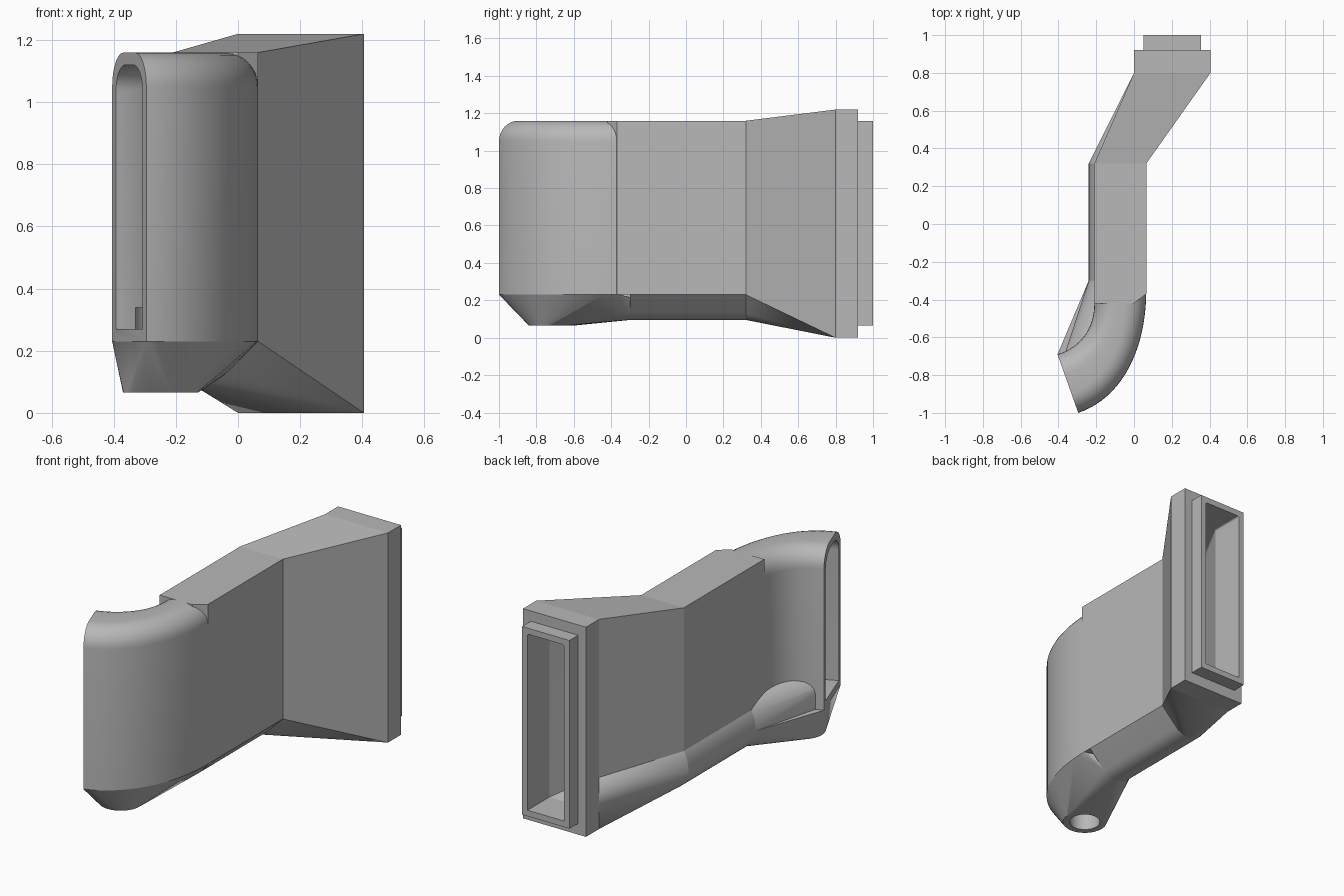
import bpy, bmesh, math
from mathutils import Vector

if "Cube" in bpy.data.objects:
    bpy.data.objects.remove(bpy.data.objects["Cube"])

gray = bpy.data.materials.new("plain gray")
gray.diffuse_color = (0.48, 0.48, 0.48, 1)
gray.use_nodes = True
gray.node_tree.nodes["Principled BSDF"].inputs["Base Color"].default_value = gray.diffuse_color


def finish(name, bm):
    bmesh.ops.recalc_face_normals(bm, faces=bm.faces[:])
    me = bpy.data.meshes.new(name)
    bm.to_mesh(me)
    bm.free()
    me.materials.append(gray)
    ob = bpy.data.objects.new(name, me)
    bpy.context.collection.objects.link(ob)
    return ob


def hull(name, pts):
    """Convex solid around a set of points."""
    bm = bmesh.new()
    for p in pts:
        bm.verts.new(p)
    bmesh.ops.remove_doubles(bm, verts=bm.verts[:], dist=1e-4)
    bmesh.ops.convex_hull(bm, input=bm.verts[:])
    loose = [v for v in bm.verts if not v.link_faces]
    bmesh.ops.delete(bm, geom=loose, context='VERTS')
    bmesh.ops.dissolve_limit(bm, angle_limit=math.radians(0.1),
                             verts=bm.verts[:], edges=bm.edges[:])
    return finish(name, bm)


def loft(name, rings):
    """Closed solid through a row of equal-length rings."""
    bm = bmesh.new()
    rows = [[bm.verts.new(p) for p in r] for r in rings]
    n = len(rows[0])
    for a, b in zip(rows, rows[1:]):
        for i in range(n):
            j = (i + 1) % n
            bm.faces.new((a[i], a[j], b[j], b[i]))
    bm.faces.new(rows[0][::-1])
    bm.faces.new(rows[-1])
    bmesh.ops.triangulate(bm, faces=[f for f in bm.faces if len(f.verts) == 4])
    return finish(name, bm)


def ring(L, R, zb, zt, r, n=8):
    """Upright section from L to R with rounded top corners."""
    L, R = Vector(L), Vector(R)
    w = (R - L).length
    u = (R - L) / w
    uz = [(0, zb), (w, zb)]
    for c, a0 in ((w - r, 0), (r, 90)):
        for i in range(n + 1):
            a = math.radians(a0 + 90 * i / n)
            uz.append((c + r * math.cos(a), zt - r + r * math.sin(a)))
    return [(*(L + u * s), z) for s, z in uz]


def bezier(pts, t):
    k = (1 - t) ** 3, 3 * t * (1 - t) ** 2, 3 * t * t * (1 - t), t ** 3
    return sum((Vector(p) * w for p, w in zip(pts, k)), Vector((0, 0)))


def box(x0, x1, y0, y1, z0, z1):
    return [(x, y, z) for x in (x0, x1) for y in (y0, y1) for z in (z0, z1)]


def gutter_ring(y, low=False):
    """Gutter section, a round bottom with a taller top."""
    out = []
    for i in range(40):
        a = math.tau * i / 40
        s = math.sin(a)
        if not (low and s > 0.01):
            out.append((-0.12 + 0.12 * math.cos(a), y,
                        0.215 + (0.17 if s > 0 else 0.12) * s))
    return out


def disc(r, z, n=40):
    return [(-0.25 + r * math.cos(math.tau * i / n),
             -0.72 + r * math.sin(math.tau * i / n), z) for i in range(n)]


# Plan curves of the bend, inner and outer side
INNER = ((-0.21, -0.42), (-0.21, -0.56), (-0.29, -0.655), (-0.405, -0.69))
OUTER = ((0.065, -0.35), (0.065, -0.66), (-0.06, -0.92), (-0.295, -1.0))
STEPS = 20
plan = [(bezier(INNER, i / STEPS), bezier(OUTER, i / STEPS))
        for i in range(STEPS + 1)]

# Rear connection
flange = hull("rear_flange", box(0, 0.405, 0.8, 0.92, 0, 1.22))
spigot = hull("rear_spigot", box(0.05, 0.355, 0.9, 1.0, 0.065, 1.16))

# Duct body: straight box, flaring rear and rounded bend
body = hull("straight_duct", [
    (x, y, z) for z in (0.23, 1.16) for x, y in
    ((-0.21, -0.42), (0.0, -0.42), (0.065, -0.37), (0.065, 0.32), (-0.21, 0.32))])
flare = hull("flared_duct", box(-0.21, 0.065, 0.32, 0.32, 0.23, 1.16)
             + box(0, 0.405, 0.8, 0.8, 0, 1.22))
bend = loft("duct_bend", [ring(L, R, 0.23, 1.16, 0.11) for L, R in plan])

# Drain gutter along the lower left side
gutter = hull("gutter", gutter_ring(-0.3) + gutter_ring(0.32)
              + box(-0.2, 0.065, -0.3, 0.32, 0.23, 0.24))
gutter_flare = hull("gutter_flare", gutter_ring(0.32)
                    + box(-0.2, 0.065, 0.32, 0.32, 0.23, 0.24)
                    + box(0, 0.405, 0.8, 0.8, 0, 0.3))

# Funnel below the bend, leading to the round drain
rim = [(*R, 0.23) for L, R in plan] + [(-0.405, -0.69, 0.23)]
funnel = hull("drain_funnel", rim + disc(0.12, 0.065)
              + gutter_ring(-0.3, low=True))
dome = []
for k in range(7):
    a = math.radians(15 * k)
    dome += disc(0.12 * math.cos(a) + 0.001, 0.32 + 0.1 * math.sin(a))
shoulder = hull("drain_shoulder", disc(0.12, 0.065) + dome + gutter_ring(-0.3))

# Hollow passage and drain bore
WALL = 0.035
passage = [ring((0.085, y), (0.32, y), 0.1, 1.125, 0.01) for y in (1.05, 0.8)]
passage.append(ring((-0.175, 0.32), (0.03, 0.32), 0.25, 1.12, 0.02))
for i, (L, R) in enumerate(plan):
    u = (R - L).normalized() * WALL
    passage.append(ring(L + u, R - u, 0.27, 1.12, 0.04 + 0.05 * i / STEPS))
out = Vector((-0.942, -0.334)) * 0.06
passage.append(ring(plan[-1][0] + u + out, plan[-1][1] - u + out, 0.27, 1.12, 0.09))
cavity = loft("passage_cutter", passage)
bore = hull("bore_cutter", disc(0.083, -0.05) + disc(0.083, 0.34))


def select(ob):
    bpy.ops.object.select_all(action='DESELECT')
    ob.select_set(True)
    bpy.context.view_layer.objects.active = ob


for ob in (flange, spigot, body, flare, bend, gutter, gutter_flare, funnel, shoulder):
    cutters = [cavity]
    if ob in (bend, funnel, shoulder):
        cutters.append(bore)
    select(ob)
    for c in cutters:
        m = ob.modifiers.new("cut", 'BOOLEAN')
        m.operation = 'DIFFERENCE'
        m.solver = 'EXACT'
        m.object = c
        bpy.ops.object.modifier_apply(modifier=m.name)
    bpy.ops.object.shade_smooth_by_angle(angle=math.radians(30))

for c in (cavity, bore):
    c.hide_render = True
    c.hide_set(True)
